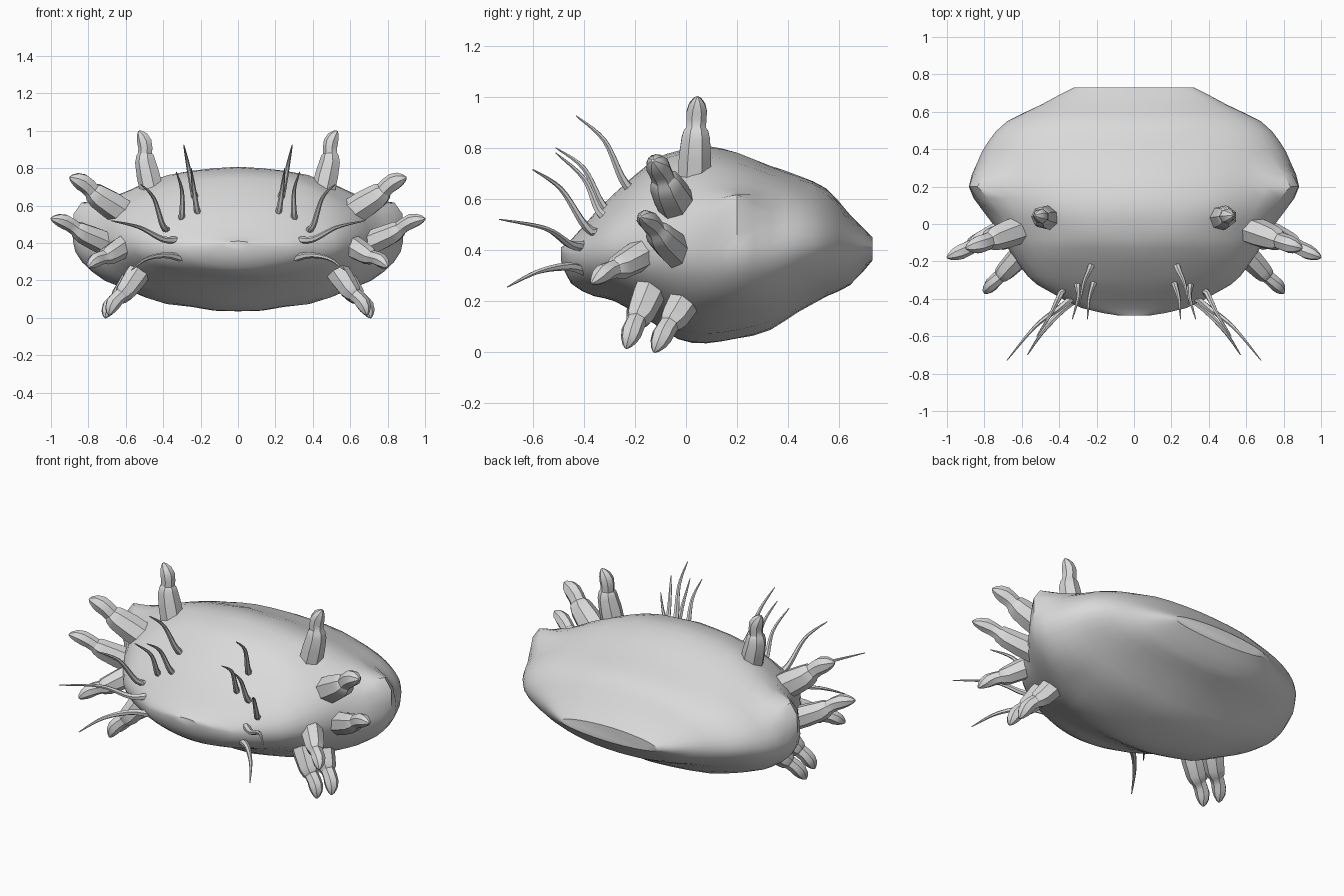
import bpy, bmesh, math
from mathutils import Vector, noise

if "Cube" in bpy.data.objects:
    bpy.data.objects.remove(bpy.data.objects["Cube"])

grey = bpy.data.materials.new("pale_grey")
grey.diffuse_color = (0.7, 0.7, 0.7, 1)
grey.use_nodes = True
grey.node_tree.nodes["Principled BSDF"].inputs["Base Color"].default_value = grey.diffuse_color


def make_object(name, bm, angle):
    bmesh.ops.recalc_face_normals(bm, faces=bm.faces)
    mesh = bpy.data.meshes.new(name)
    bm.to_mesh(mesh)
    bm.free()
    mesh.materials.append(grey)
    obj = bpy.data.objects.new(name, mesh)
    bpy.context.collection.objects.link(obj)
    bpy.ops.object.select_all(action='DESELECT')
    obj.select_set(True)
    bpy.context.view_layer.objects.active = obj
    bpy.ops.object.shade_smooth_by_angle(angle=math.radians(angle))
    return obj


def skin(bm, rings):
    """Join rings of points into a closed skin."""
    rows = [[bm.verts.new(p) for p in ring] for ring in rings]
    n = len(rows[0])
    for a, b in zip(rows, rows[1:]):
        for i in range(n):
            j = (i + 1) % n
            bm.faces.new((a[i], a[j], b[j], b[i]))
    bm.faces.new(rows[0])
    bm.faces.new(rows[-1])


def smooth_path(points, steps):
    """Catmull-Rom curve through tuples of any length."""
    out = []
    for i in range(len(points) - 1):
        a, b, c, d = (points[max(0, min(len(points) - 1, i + k))] for k in (-1, 0, 1, 2))
        for s in range(steps):
            t = s / steps
            out.append(tuple(0.5 * (2 * q + (r - p) * t + (2 * p - 5 * q + 4 * r - u) * t * t
                                    + (3 * q - p - 3 * r + u) * t ** 3)
                             for p, q, r, u in zip(a, b, c, d)))
    out.append(tuple(points[-1]))
    return out


def tube(name, path, radii, sides, angle):
    path = [Vector(p) for p in path]
    rings = []
    for i, p in enumerate(path):
        d = (path[min(i + 1, len(path) - 1)] - path[max(i - 1, 0)]).normalized()
        ref = Vector((0, 1, 0)) if abs(d.y) < 0.8 else Vector((0, 0, 1))
        u = d.cross(ref).normalized()
        v = d.cross(u)
        rings.append([p + radii[i] * (u * math.cos(k * math.tau / sides)
                                      + v * math.sin(k * math.tau / sides)) for k in range(sides)])
    bm = bmesh.new()
    skin(bm, rings)
    return make_object(name, bm, angle)


# body: stations along y as (y, half width, bottom, top, widest height)
stations = [
    (-0.49, 0.08, 0.36, 0.41, 0.39), (-0.45, 0.28, 0.27, 0.44, 0.38),
    (-0.36, 0.45, 0.22, 0.54, 0.39), (-0.28, 0.57, 0.20, 0.62, 0.40),
    (-0.13, 0.67, 0.11, 0.75, 0.41), (-0.03, 0.73, 0.05, 0.79, 0.41),
    (0.08, 0.81, 0.035, 0.805, 0.41), (0.20, 0.87, 0.055, 0.78, 0.41),
    (0.33, 0.84, 0.09, 0.73, 0.41), (0.44, 0.78, 0.16, 0.69, 0.42),
    (0.55, 0.67, 0.22, 0.64, 0.42), (0.64, 0.49, 0.26, 0.54, 0.41),
    (0.73, 0.32, 0.36, 0.45, 0.40),
]
rings = []
for y, w, lo, hi, mid in smooth_path(stations, 2):
    ring = []
    for k in range(40):
        a = k * math.tau / 40
        c, s = math.cos(a), math.sin(a)
        x, z = w * c, mid + s * (hi - mid if s > 0 else mid - lo)
        # shoulder knob on each flank
        g = math.exp(-((abs(x) - 0.79) ** 2 + (y - 0.2) ** 2 + (z - 0.56) ** 2) / 0.008)
        x += math.copysign(0.06 * g, x)
        z += 0.04 * g
        # slight lumpiness, the same on both sides
        f = 1 + 0.025 * noise.noise(Vector((abs(x) * 5, y * 5, z * 5)))
        ring.append((x * f, y, mid + (z - mid) * f))
    rings.append(ring)
bm = bmesh.new()
skin(bm, rings)
make_object("body", bm, 35)

# jointed stubby limbs: base, tip, base radius
limbs = [
    ("top_limb", (0.45, 0.03, 0.64), (0.53, 0.045, 1.0), 0.066),
    ("shoulder_limb", (0.56, -0.01, 0.53), (0.90, -0.13, 0.75), 0.078),
    ("side_limb", (0.62, 0.0, 0.36), (1.0, -0.18, 0.53), 0.066),
    ("front_limb", (0.55, -0.11, 0.42), (0.80, -0.37, 0.27), 0.062),
    ("front_leg", (0.48, -0.11, 0.32), (0.69, -0.235, 0.015), 0.066),
    ("rear_leg", (0.50, 0.05, 0.30), (0.71, -0.125, 0.0), 0.066),
]
# limb outline: distance along, relative thickness, sideways bend
outline = [(0, 1, 0), (0.35, 0.98, 0), (0.55, 0.86, 0), (0.63, 0.74, 0.006),
           (0.66, 0.60, 0.008), (0.74, 0.60, 0.016), (0.83, 0.62, 0.018),
           (0.91, 0.50, 0.012), (0.97, 0.28, 0.004), (1, 0.08, 0)]

# thin whiskers: points from root to tip
whiskers = [
    [(0.22, -0.20, 0.62), (0.24, -0.25, 0.68), (0.27, -0.32, 0.83), (0.29, -0.43, 0.925)],
    [(0.20, -0.27, 0.53), (0.22, -0.33, 0.58), (0.24, -0.40, 0.72), (0.25, -0.51, 0.80)],
    [(0.31, -0.28, 0.51), (0.30, -0.34, 0.55), (0.30, -0.40, 0.68), (0.33, -0.51, 0.78)],
    [(0.35, -0.31, 0.46), (0.40, -0.39, 0.49), (0.45, -0.49, 0.64), (0.52, -0.60, 0.715)],
    [(0.31, -0.38, 0.42), (0.40, -0.45, 0.42), (0.53, -0.55, 0.485), (0.68, -0.73, 0.52)],
    [(0.28, -0.38, 0.31), (0.38, -0.46, 0.335), (0.49, -0.58, 0.315), (0.57, -0.70, 0.255)],
]

for side, sx in (("left", -1), ("right", 1)):
    def flip(p):
        return (p[0] * sx, p[1], p[2])

    for name, base, tip, r in limbs:
        a, b = Vector(base), Vector(tip)
        bend = Vector((0, 1, 0)).cross((b - a).normalized())
        if bend.z < 0:
            bend = -bend
        path = [flip(a.lerp(b, t) + bend * off) for t, _, off in outline]
        tube(f"{side}_{name}", path, [r * k for _, k, _ in outline], 7, 32)

    for i, pts in enumerate(whiskers, 1):
        path = smooth_path([flip(p) for p in pts], 5)
        n = len(path) - 1
        tube(f"{side}_whisker_{i}", path,
             [0.021 * (1 - 0.9 * (k / n) ** 1.3) for k in range(n + 1)], 6, 50)
